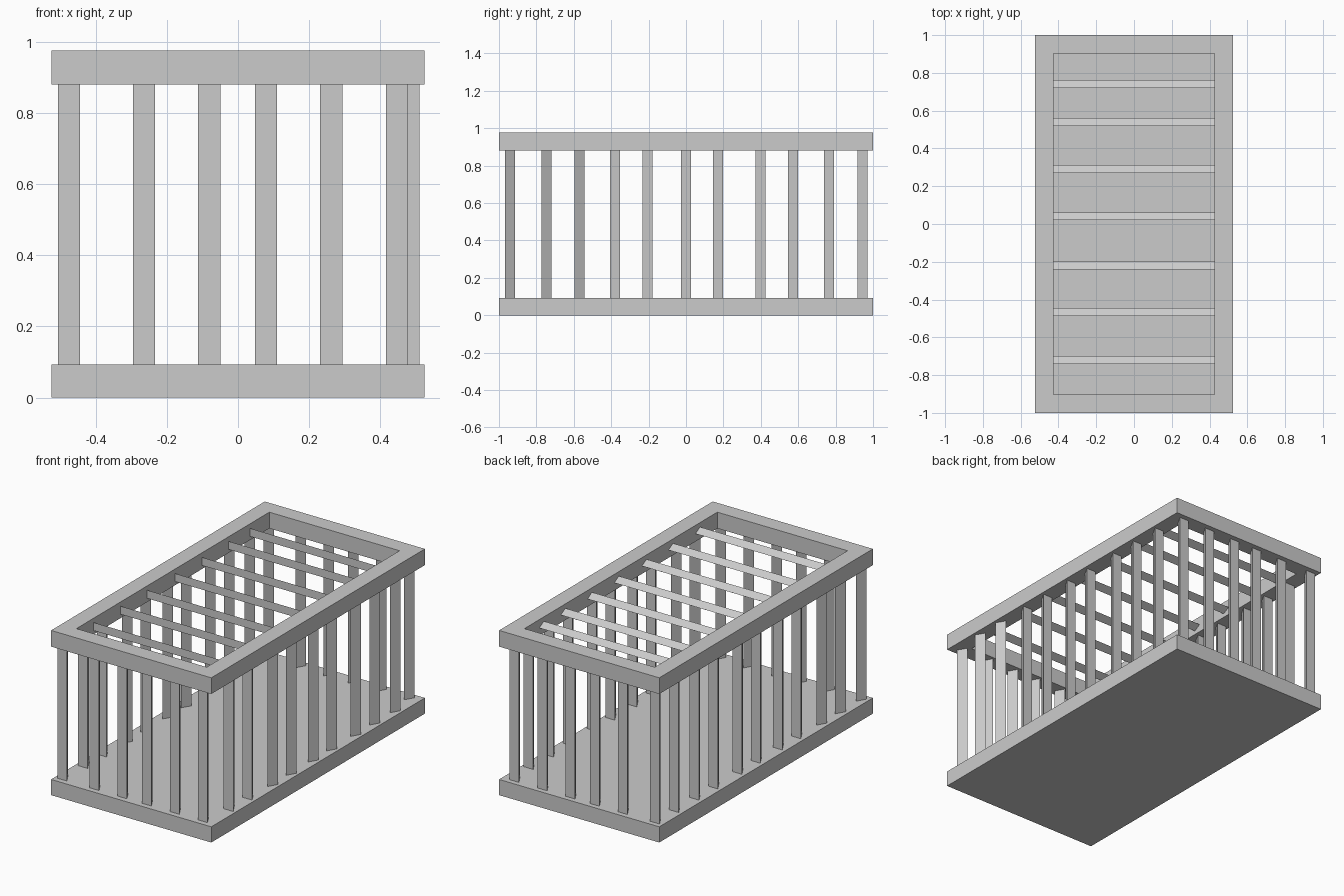
import bpy
import bmesh
from math import pi
from mathutils import Matrix

if "Cube" in bpy.data.objects:
    bpy.data.objects.remove(bpy.data.objects["Cube"])


def add_object(name, bm):
    bmesh.ops.recalc_face_normals(bm, faces=bm.faces[:])
    mesh = bpy.data.meshes.new(name)
    bm.to_mesh(mesh)
    bm.free()
    ob = bpy.data.objects.new(name, mesh)
    bpy.context.collection.objects.link(ob)
    return ob


def slab(name, z0, z1):
    bm = bmesh.new()
    bmesh.ops.create_cube(bm, size=1, matrix=Matrix.Translation((0, 0, (z0 + z1) / 2))
                          @ Matrix.Diagonal((1.05, 2, z1 - z0, 1)))
    return add_object(name, bm)


def tri_bar(name, pts, axis, lo, hi):
    """Three-sided bar: pts are (x, y) for axis z, or (y, z) for axis x."""
    bm = bmesh.new()
    ends = []
    for t in (lo, hi):
        ends.append([bm.verts.new((a, b, t) if axis == 'z' else (t, a, b)) for a, b in pts])
    bm.faces.new(ends[0][::-1])
    bm.faces.new(ends[1])
    for i in range(3):
        j = (i + 1) % 3
        bm.faces.new((ends[0][i], ends[0][j], ends[1][j], ends[1][i]))
    return add_object(name, bm)


def post(name, x, flat_y, face):
    # flat side at flat_y facing along face (-1 front, +1 back), ridge pointing inward
    half, depth = 0.0312, 0.054
    tri_bar(name, [(x - half, flat_y), (x + half, flat_y), (x, flat_y - face * depth)],
            'z', 0.09, 0.884)


# Solid floor
slab("floor", 0, 0.093)

# Open rectangular top frame
bm = bmesh.new()
rings = []
for hx, hy in ((0.525, 1.0), (0.427, 0.903)):
    for z in (0.88, 0.976):
        rings.append([bm.verts.new((sx * hx, sy * hy, z))
                      for sx, sy in ((-1, -1), (1, -1), (1, 1), (-1, 1))])
out_lo, out_hi, in_lo, in_hi = rings
for a, b in ((out_lo, out_hi), (out_hi, in_hi), (in_hi, in_lo), (in_lo, out_lo)):
    for i in range(4):
        j = (i + 1) % 4
        bm.faces.new((a[i], a[j], b[j], b[i]))
add_object("top_frame", bm)

# Front and back posts
for i, x in enumerate((-0.475, -0.264, -0.081, 0.079, 0.262, 0.447)):
    post(f"front_post_{i + 1}", x, -0.968, -1)
    post(f"back_post_{i + 1}", x, 0.970, 1)

# Side posts: the two nearest the front have their flat side turned forward
side_rows = [(-0.773, -1), (-0.596, -1), (-0.353, 1), (-0.179, 1), (0.027, 1),
             (0.199, 1), (0.425, 1), (0.600, 1), (0.791, 1)]
for i, (y, face) in enumerate(side_rows):
    post(f"left_post_{i + 1}", -0.475, y, face)
    post(f"right_post_{i + 1}", 0.479, y, face)

# Roof bars, flat side forward
for i, y in enumerate((-0.741, -0.488, -0.240, 0.020, 0.271, 0.520, 0.721)):
    tri_bar(f"roof_bar_{i + 1}", [(y, 0.902), (y, 0.950), (y + 0.042, 0.926)],
            'x', -0.435, 0.435)
